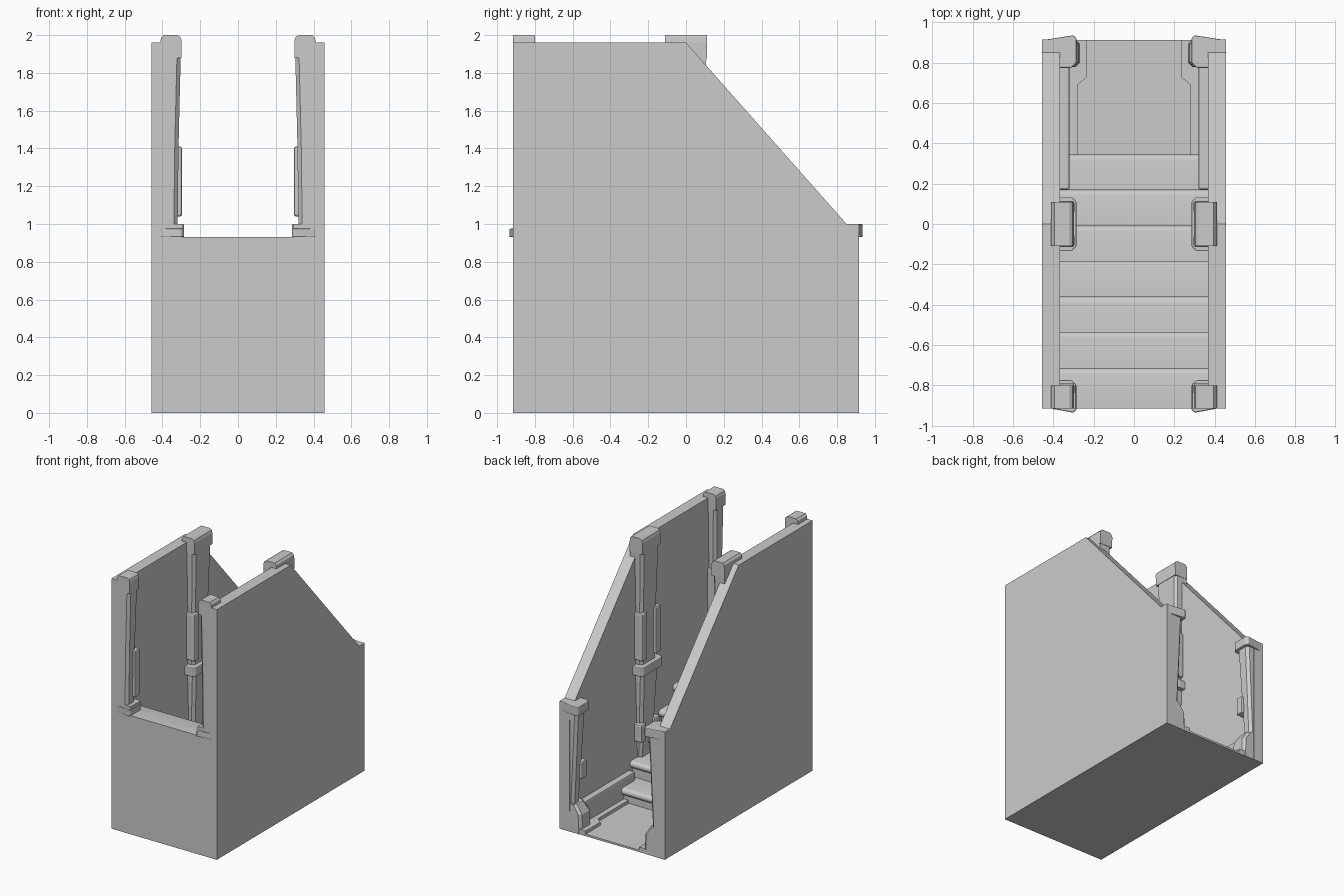
import bpy, bmesh, math

if "Cube" in bpy.data.objects:
    bpy.data.objects.remove(bpy.data.objects["Cube"])


def loft(name, rings, mirror=True, bevel=0.0):
    """Solid through a stack of matching closed point loops."""
    bm = bmesh.new()
    loops = [[bm.verts.new(p) for p in ring] for ring in rings]
    n = len(loops[0])
    for a, b in zip(loops, loops[1:]):
        for i in range(n):
            j = (i + 1) % n
            bm.faces.new((a[i], a[j], b[j], b[i]))
    bm.faces.new(loops[0][::-1])
    bm.faces.new(loops[-1])
    bmesh.ops.recalc_face_normals(bm, faces=bm.faces)
    me = bpy.data.meshes.new(name)
    bm.to_mesh(me)
    bm.free()
    ob = bpy.data.objects.new(name, me)
    bpy.context.collection.objects.link(ob)
    if bevel:
        m = ob.modifiers.new("bevel", 'BEVEL')
        m.width, m.segments, m.limit_method = bevel, 2, 'ANGLE'
    if mirror:
        ob.modifiers.new("mirror", 'MIRROR').use_axis[0] = True
    return ob


def box(name, x0, x1, y0, y1, z0, z1, **kw):
    return loft(name, [[(x0, y0, z), (x1, y0, z), (x1, y1, z), (x0, y1, z)]
                       for z in (z0, z1)], **kw)


def side_prism(name, yz, x0, x1, **kw):
    return loft(name, [[(x, y, z) for y, z in yz] for x in (x0, x1)], **kw)


def plan_prism(name, xy, z0, z1, **kw):
    return loft(name, [[(x, y, z) for x, y in xy] for z in (z0, z1)], **kw)


def taper_post(name, sections):
    """Post with chamfered inner corners; sections are (z, x_inner, y0, y1)."""
    c = 0.02
    loft(name, [[(0.41, y0, z), (x + c, y0, z), (x, y0 + c, z),
                 (x, y1 - c, z), (x + c, y1, z), (0.41, y1, z)]
                for z, x, y0, y1 in sections])


# Side walls with sloped rear edge
side_prism("side_wall", [(-.915, 0), (.915, 0), (.915, 1.0), (.85, 1.0),
                         (0, 1.96), (-.915, 1.96)], .368, .457)

# Floor and front panel
box("floor", -.38, .38, -.9, .912, 0, .015, mirror=False)
box("front_panel", -.38, .38, -.915, -.87, 0, .93, mirror=False)

# Stair flight with rounded nosings
edges = [.345, .17, -.008, -.185, -.36, -.535, -.715]
rise, r = .93 / 7, .028
profile = [(-.89, .01)]
stairs = []
for i, y in enumerate(edges):
    top = rise * (i + 1)
    stairs += [(y - .035, max(rise * i, .01)), (y - .035, top - 2 * r)]
    for k in range(7):
        a = -math.pi / 2 + math.pi * k / 6
        stairs.append((y - r + r * math.cos(a), top - r + r * math.sin(a)))
profile += stairs + [(-.89, .93)]
flight = side_prism("stair_flight", profile, -.37, .37, mirror=False)

# Skirting along the lower walls, and stepped trim on the floor
box("skirting", .32, .38, .17, .80, 0, .2, bevel=.01)
plan_prism("floor_trim", [(.38, .30), (.28, .30), (.28, .69), (.232, .73),
                          (.232, .912), (.38, .912)], 0, .04)

# Posts: upper and lower tapers, by station along the wall
taper_post("front_post_upper", [(.97, .32, -.914, -.815), (1.4, .315, -.914, -.81),
                                (1.9, .303, -.914, -.80)])
taper_post("middle_post_upper", [(.97, .32, -.09, .09), (1.4, .315, -.095, .095),
                                 (1.9, .303, -.108, .108)])
taper_post("front_post_lower", [(.1, .345, -.9, -.83), (.95, .305, -.914, -.80)])
taper_post("middle_post_lower", [(.1, .345, -.07, .07), (.95, .305, -.1, .1)])
taper_post("rear_post_lower", [(.1, .345, .83, .912), (.95, .305, .80, .914)])
taper_post("rear_post_base", [(0, .27, .78, .914), (.15, .275, .78, .914),
                              (.22, .32, .80, .912)])

# Rounded post caps
for name, y0, y1 in (("front_cap", -.915, -.80), ("middle_cap", -.11, .11)):
    prof = [(.30, 1.88), (.298, 1.97), (.305, 1.99), (.32, 2.0),
            (.395, 2.0), (.408, 1.985), (.411, 1.96), (.411, 1.88)]
    loft(name, [[(x, y, z) for x, z in prof] for y in (y0, y1)])

# Collars around the posts at landing height
corner = [(.455, .912), (.30, .936), (.285, .92), (.285, .80), (.31, .775), (.38, .775)]
plan_prism("rear_collar", corner, .93, 1.0, bevel=.006)
front = [(.41, -.916)] + [(x, -y) for x, y in corner[1:]]
plan_prism("front_collar", front, .93, .975, bevel=.006)
box("front_collar_top", .29, .38, -.914, -.79, .97, 1.0)
plan_prism("middle_collar", [(.38, -.135), (.31, -.135), (.285, -.11), (.285, .11),
                             (.31, .135), (.38, .135)], .93, 1.0, bevel=.006)

# Rounded pads on the post corners, above and below the collars
stations = {"front": (-.85, -.79), "middle_front": (-.115, -.05),
            "middle_rear": (.05, .115), "rear": (.79, .85)}
for name, (y0, y1) in stations.items():
    if name != "rear":
        box(name + "_upper_pad", .296, .375, y0, y1, 1.04, 1.41, bevel=.012)
    box(name + "_lower_pad", .305, .375, y0, y1, .40, .54, bevel=.012)

# Smooth the rounded parts, keep hard edges
bpy.ops.object.select_all(action='DESELECT')
flight.select_set(True)
bpy.context.view_layer.objects.active = flight
bpy.ops.object.shade_smooth_by_angle(angle=math.radians(35))
